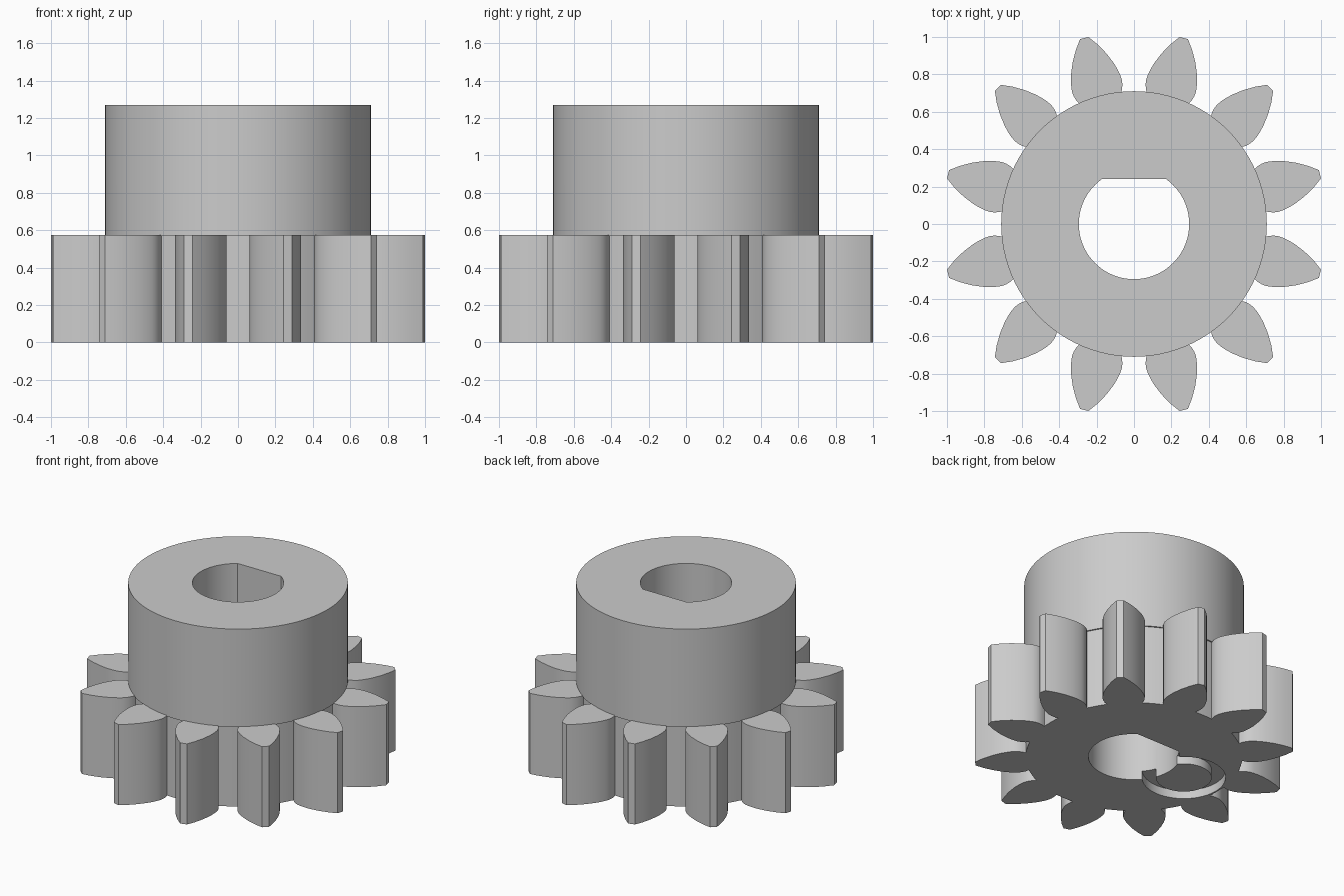
import bpy
import bmesh
from math import pi, sin, cos, asin, sqrt, radians

cube = bpy.data.objects.get("Cube")
if cube:
    bpy.data.objects.remove(cube, do_unlink=True)

TEETH = 12
ROOT_R, HUB_R, BORE_R, FLAT_Y = 0.70, 0.71, 0.295, 0.24
GEAR_H, TOTAL_H = 0.575, 1.27

grey = bpy.data.materials.new("light_grey")
grey.use_nodes = True
colour = (0.6, 0.6, 0.6, 1)
grey.diffuse_color = colour
grey.node_tree.nodes["Principled BSDF"].inputs["Base Color"].default_value = colour


def arc(radius, start, end, steps, cx=0.0):
    return [(cx + radius * cos(start + (end - start) * i / steps),
             radius * sin(start + (end - start) * i / steps)) for i in range(steps + 1)]


def extrude(name, outline, z0, z1):
    """Prism from a closed counter-clockwise outline."""
    bm = bmesh.new()
    face = bm.faces.new([bm.verts.new((x, y, z0)) for x, y in outline])
    ext = bmesh.ops.extrude_face_region(bm, geom=[face])
    top = [v for v in ext["geom"] if isinstance(v, bmesh.types.BMVert)]
    bmesh.ops.translate(bm, verts=top, vec=(0, 0, z1 - z0))
    bmesh.ops.recalc_face_normals(bm, faces=bm.faces)
    mesh = bpy.data.meshes.new(name)
    bm.to_mesh(mesh)
    bm.free()
    mesh.materials.append(grey)
    obj = bpy.data.objects.new(name, mesh)
    bpy.context.collection.objects.link(obj)
    return obj


def combine(target, tool, operation):
    """Apply a boolean and discard the tool object."""
    mod = target.modifiers.new(operation.lower(), "BOOLEAN")
    mod.operation, mod.solver, mod.object = operation, "EXACT", tool
    tool.hide_render = True
    bpy.context.view_layer.objects.active = target
    bpy.ops.object.modifier_apply(modifier=mod.name)
    bpy.data.objects.remove(tool, do_unlink=True)


# Half tooth: distance from the axis, half width
flank = [(0.692, 0.113), (0.715, 0.126), (0.74, 0.134), (0.765, 0.137), (0.79, 0.135),
         (0.825, 0.128), (0.86, 0.118), (0.92, 0.093), (0.98, 0.059), (1.029, 0.023)]
tooth = [(r, -w) for r, w in flank] + [(r, w) for r, w in reversed(flank)]
root_angle = asin(flank[0][1] / ROOT_R)

# Toothed wheel outline: each tooth followed by the root arc to the next
outline = []
for k in range(TEETH):
    a = radians(15) + k * 2 * pi / TEETH
    outline += [(r * cos(a) - t * sin(a), r * sin(a) + t * cos(a)) for r, t in tooth]
    outline += arc(ROOT_R, a + root_angle, a + 2 * pi / TEETH - root_angle, 4)[1:-1]
gear = extrude("pinion_gear", outline, 0, GEAR_H)

# Plain round hub
hub = extrude("hub", arc(HUB_R, 0, 2 * pi, 96)[:-1], GEAR_H - 0.0, TOTAL_H)
for v in hub.data.vertices:
    if v.co.z < GEAR_H + 0.01:
        v.co.z = GEAR_H - 0.005
combine(gear, hub, "UNION")

# Ring groove under the wheel, breaking into the bore
groove = extrude("groove_cutter", arc(0.27, 0, 2 * pi, 64, -0.42)[:-1], -0.1, 0.06)
core = extrude("groove_core", arc(0.18, 0, 2 * pi, 48, -0.42)[:-1], -0.2, 0.2)
combine(groove, core, "DIFFERENCE")
combine(gear, groove, "DIFFERENCE")

# D-shaped bore with its flat at the back
flat = asin(FLAT_Y / BORE_R)
bore = extrude("bore_cutter", arc(BORE_R, pi - flat, 2 * pi + flat, 64), -0.3, TOTAL_H + 0.3)
combine(gear, bore, "DIFFERENCE")

bpy.ops.object.select_all(action="DESELECT")
gear.select_set(True)
bpy.context.view_layer.objects.active = gear
bpy.ops.object.shade_smooth_by_angle(angle=radians(25))
